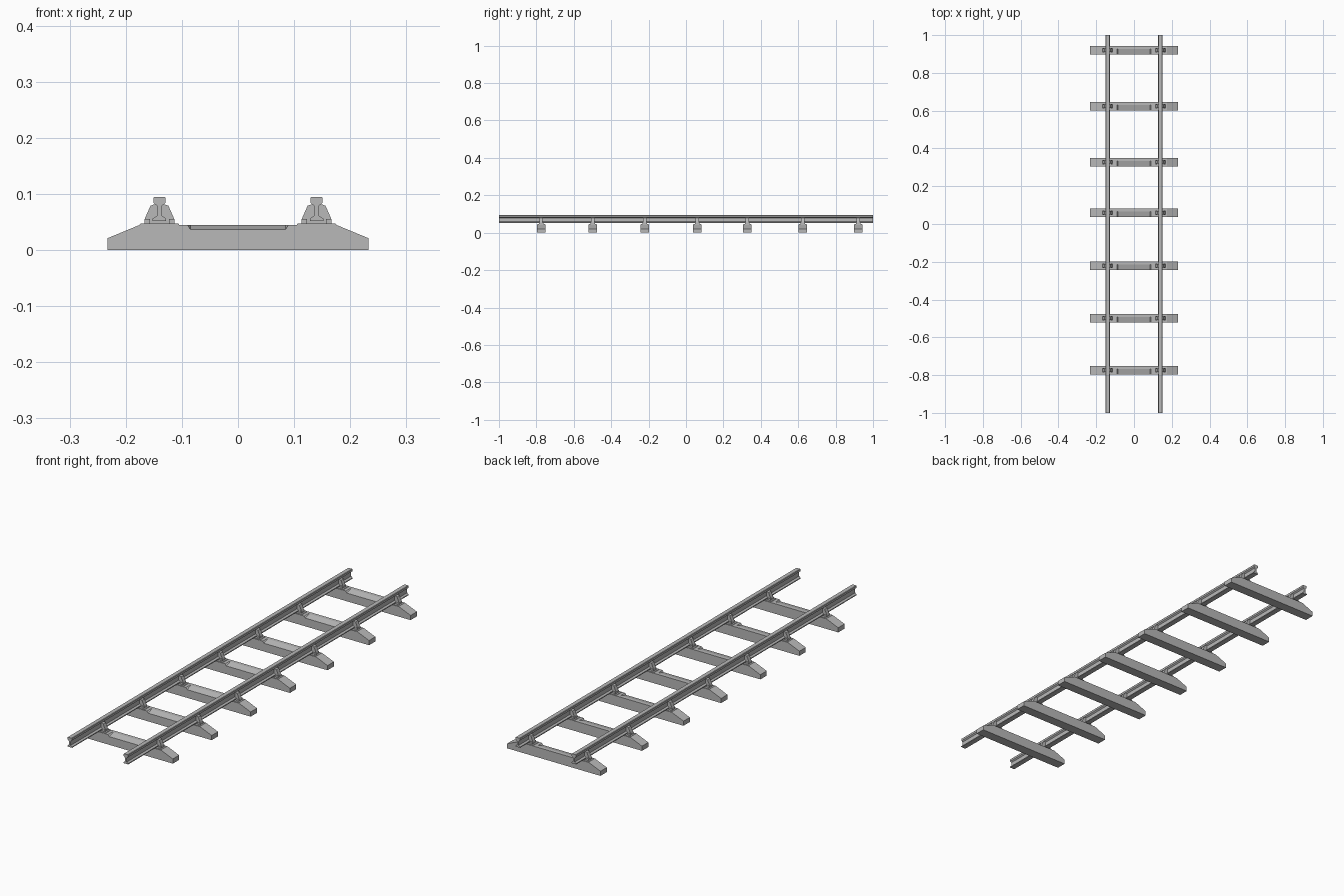
import bpy, bmesh

if "Cube" in bpy.data.objects:
    bpy.data.objects.remove(bpy.data.objects["Cube"], do_unlink=True)

grey = bpy.data.materials.new("track_grey")
grey.use_nodes = True
grey.diffuse_color = (0.48, 0.48, 0.48, 1)
grey.node_tree.nodes["Principled BSDF"].inputs["Base Color"].default_value = grey.diffuse_color


def make_object(name, bm):
    bmesh.ops.recalc_face_normals(bm, faces=bm.faces)
    mesh = bpy.data.meshes.new(name)
    bm.to_mesh(mesh)
    bm.free()
    mesh.materials.append(grey)
    obj = bpy.data.objects.new(name, mesh)
    bpy.context.collection.objects.link(obj)
    return obj


def mirrored(half):
    """Complete a symmetric xz outline from its right half, bottom to top."""
    return half + [(-x, z) for x, z in reversed(half)]


def extrude(name, outline, y0, y1, cx=0):
    """Extrude an xz outline along y."""
    bm = bmesh.new()
    face = bm.faces.new([bm.verts.new((cx + x, y0, z)) for x, z in outline])
    geom = bmesh.ops.extrude_face_region(bm, geom=[face])["geom"]
    verts = [v for v in geom if isinstance(v, bmesh.types.BMVert)]
    bmesh.ops.translate(bm, verts=verts, vec=(0, y1 - y0, 0))
    return make_object(name, bm)


RAIL_X = 0.14
SLEEPERS = [-0.775, -0.498, -0.22, 0.06, 0.328, 0.624, 0.92]
HALF_Y = 0.0225

rail = mirrored([(0.012, 0.052), (0.012, 0.056), (0.0045, 0.061), (0.0045, 0.079),
                 (0.0107, 0.084), (0.0107, 0.093), (0.009, 0.095)])
chair = mirrored([(0.027, 0.046), (0.027, 0.054), (0.016, 0.079), (0.0107, 0.081)])
plate = mirrored([(0.036, 0.044), (0.034, 0.047)])


def sleeper(y):
    """Tapered-end beam whose middle top is scooped towards the front edge."""
    rows = []
    bm = bmesh.new()
    for side, dip in ((-1, 0.037), (0.3, 0.045), (1, 0.045)):
        half = [(0.233, 0), (0.233, 0.021), (0.175, 0.045), (0.09, 0.045), (0.085, dip)]
        rows.append([bm.verts.new((x, y + side * HALF_Y, z)) for x, z in mirrored(half)])
    n = len(rows[0])
    for a, b in zip(rows, rows[1:]):
        for i in range(n):
            bm.faces.new((a[i], a[(i + 1) % n], b[(i + 1) % n], b[i]))
    bm.faces.new(rows[0])
    bm.faces.new(rows[-1])
    return make_object("sleeper", bm)


for y in SLEEPERS:
    sleeper(y)

for side, label in ((1, "left"), (-1, "right")):
    cx = side * RAIL_X
    extrude(label + "_rail", rail, -1, 1, cx)
    for y in SLEEPERS:
        # Chair holding the rail: base plate, upright rib and two bolts
        extrude(label + "_chair_plate", plate, y - 0.02, y + 0.02, cx)
        extrude(label + "_chair", chair, y - 0.009, y + 0.009, cx)
        for dx in (-0.022, 0.022):
            bolt = [(dx - 0.005, 0.046), (dx + 0.005, 0.046),
                    (dx + 0.005, 0.055), (dx - 0.005, 0.055)]
            extrude(label + "_chair_bolt", bolt, y - 0.012, y + 0.012, cx)
